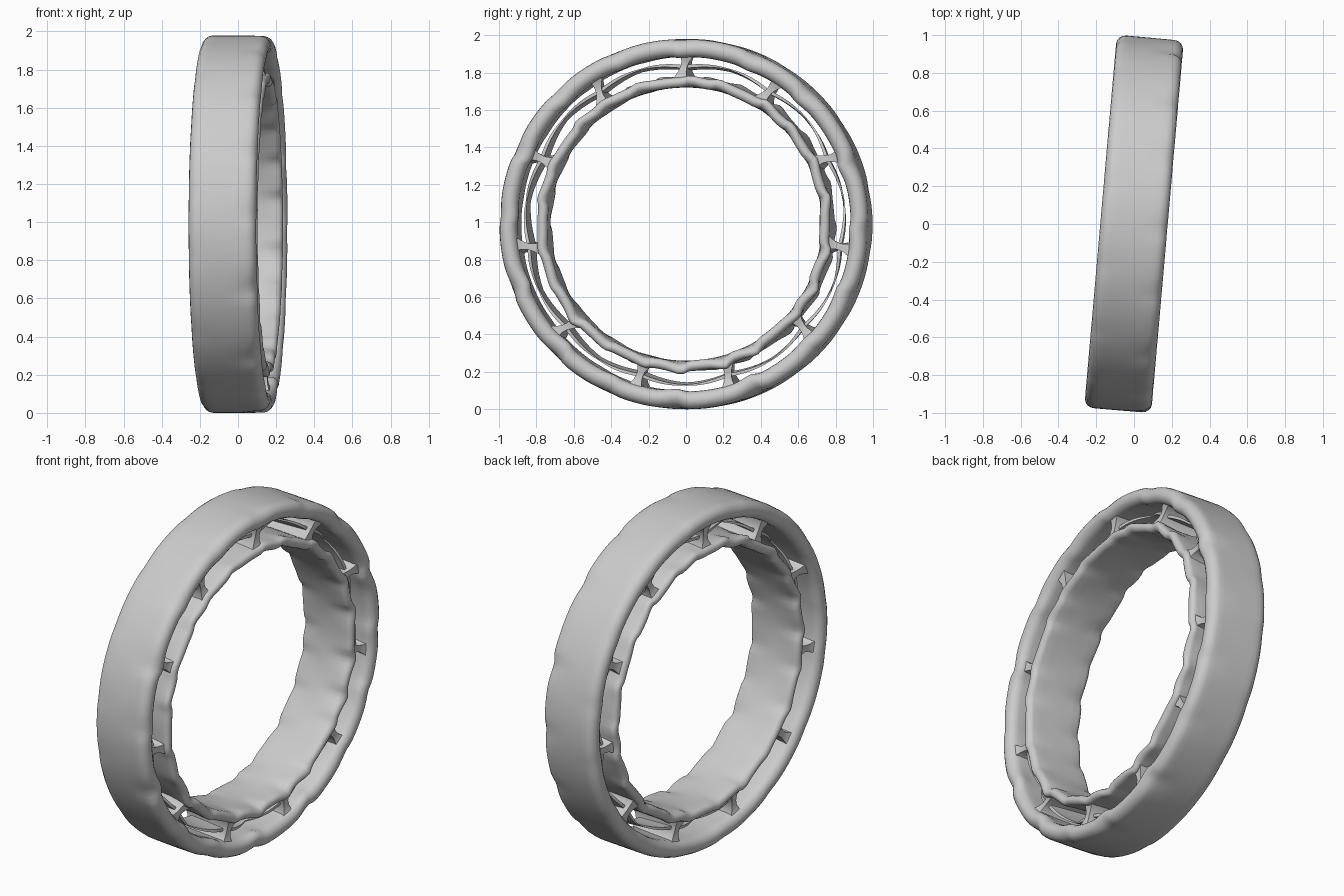
import bpy, bmesh, math, random
from mathutils import Matrix

random.seed(4)
if "Cube" in bpy.data.objects:
    bpy.data.objects.remove(bpy.data.objects["Cube"])

SPOKES, DENTS, SEGMENTS = 11, 16, 192
PLACE = Matrix.Translation((0, 0, 0.99)) @ Matrix.Rotation(math.radians(-5), 4, 'Z')

rubber = bpy.data.materials.new("plain_grey")
rubber.use_nodes = True
GREY = (0.6, 0.6, 0.6, 1)
rubber.diffuse_color = GREY
rubber.node_tree.nodes["Principled BSDF"].inputs["Base Color"].default_value = GREY


def point(x, r, a):
    """Position at width x, radius r, angle a measured from the top."""
    return PLACE @ Matrix.Rotation(-a, 4, 'X') @ Matrix.Translation((x, 0, r)) @ Matrix().col[3].to_3d()


def loft(name, sections, closed):
    """Skin a list of equal cross-sections, as a ring or a capped bar."""
    bm = bmesh.new()
    rows = [[bm.verts.new(p) for p in s] for s in sections]
    n, m = len(rows), len(rows[0])
    for i in range(n if closed else n - 1):
        a, b = rows[i], rows[(i + 1) % n]
        for j in range(m):
            k = (j + 1) % m
            bm.faces.new((a[j], a[k], b[k], b[j]))
    if not closed:
        bm.faces.new(rows[0])
        bm.faces.new(rows[-1])
    bmesh.ops.recalc_face_normals(bm, faces=bm.faces)
    mesh = bpy.data.meshes.new(name)
    bm.to_mesh(mesh)
    bm.free()
    obj = bpy.data.objects.new(name, mesh)
    bpy.context.collection.objects.link(obj)
    mesh.materials.append(rubber)
    bpy.ops.object.select_all(action='DESELECT')
    obj.select_set(True)
    bpy.context.view_layer.objects.active = obj
    bpy.ops.object.shade_smooth_by_angle(angle=math.radians(40))
    return obj


def dent_field(count, phase):
    """Return a function giving 0..1 pinch strength around the ring."""
    step = math.tau / count
    spots = [((i + phase) * step + random.uniform(-.05, .05), random.uniform(.4, 1))
             for i in range(count)]

    def strength(a):
        total = 0
        for centre, depth in spots:
            d = (a - centre + math.pi) % math.tau - math.pi
            total += depth * math.exp(-(d / (.035 if d < 0 else .08)) ** 2)
        return total
    return strength


def band(name, r_in, r_out, half, corner, left_dent, right_dent, count):
    """Rounded flat hoop whose two edges are pinched at intervals."""
    mid = (r_in + r_out) / 2
    thick = (r_out - r_in) / 2
    profile = []
    for sx in (1, -1):
        arc = [sx * (90 - 22.5 * i) for i in range(9)] if sx > 0 else \
              [270 - 22.5 * i for i in range(9)]
        for deg in arc:
            t = math.radians(deg)
            profile.append((sx * (half - corner) + corner * math.cos(t), mid + thick * math.sin(t)))
        # intermediate loops across the flat
        r = r_in if sx > 0 else r_out
        profile += [(sx * f * half, r) for f in (.55, .25, 0, -.25, -.55)]
    fields = dent_field(count, 0), dent_field(count, .4)
    sections = []
    for i in range(SEGMENTS):
        a = i * math.tau / SEGMENTS
        pos, neg = left_dent * fields[0](a), right_dent * fields[1](a)
        ring = []
        for x, r in profile:
            edge = min(1, abs(x) / half) ** 2
            shift = (pos if x > 0 else neg) * edge
            ring.append(point(x * (1 - abs(shift) * .25), r + shift, a))
        sections.append(ring)
    return loft(name, sections, True)


# Two concentric hoops
band("outer_band", .895, .99, .178, .05, -.028, -.008, DENTS)
band("inner_band", .73, .785, .17, .03, .03, .025, 2 * SPOKES)

# Spokes: waisted plates twisting across the gap
for i in range(SPOKES):
    a0 = i * math.tau / SPOKES
    lean = random.uniform(-.04, .04)
    sections = []
    for s in range(7):
        f = s / 6
        r = .765 + f * .155
        flare = (2 * f - 1) ** 2
        half_t = .018 + .03 * flare
        half_w = .135 + .02 * flare
        a = a0 + lean * (f - .5)
        twist = .03 * (f - .5)
        sections.append([point(x * half_w, r, a + (t * half_t + x * twist) / r)
                         for x, t in ((-1, -1), (1, -1), (1, 1), (-1, 1))])
    loft(f"spoke_{i + 1}", sections, False)

# Thin tapered straps joining neighbouring spokes
for i in range(SPOKES):
    sections = []
    for s in range(13):
        f = s / 12
        a = (i + f) * math.tau / SPOKES
        r = .835 + .02 * math.sin(math.pi * f)
        h = .003 + .006 * abs(math.cos(math.pi * f))
        w = .05 + .06 * abs(math.cos(math.pi * f))
        sections.append([point(x * w, r + t * h + x * .006, a)
                         for x, t in ((-1, -1), (1, -1), (1, 1), (-1, 1))])
    loft(f"strap_{i + 1}", sections, False)
